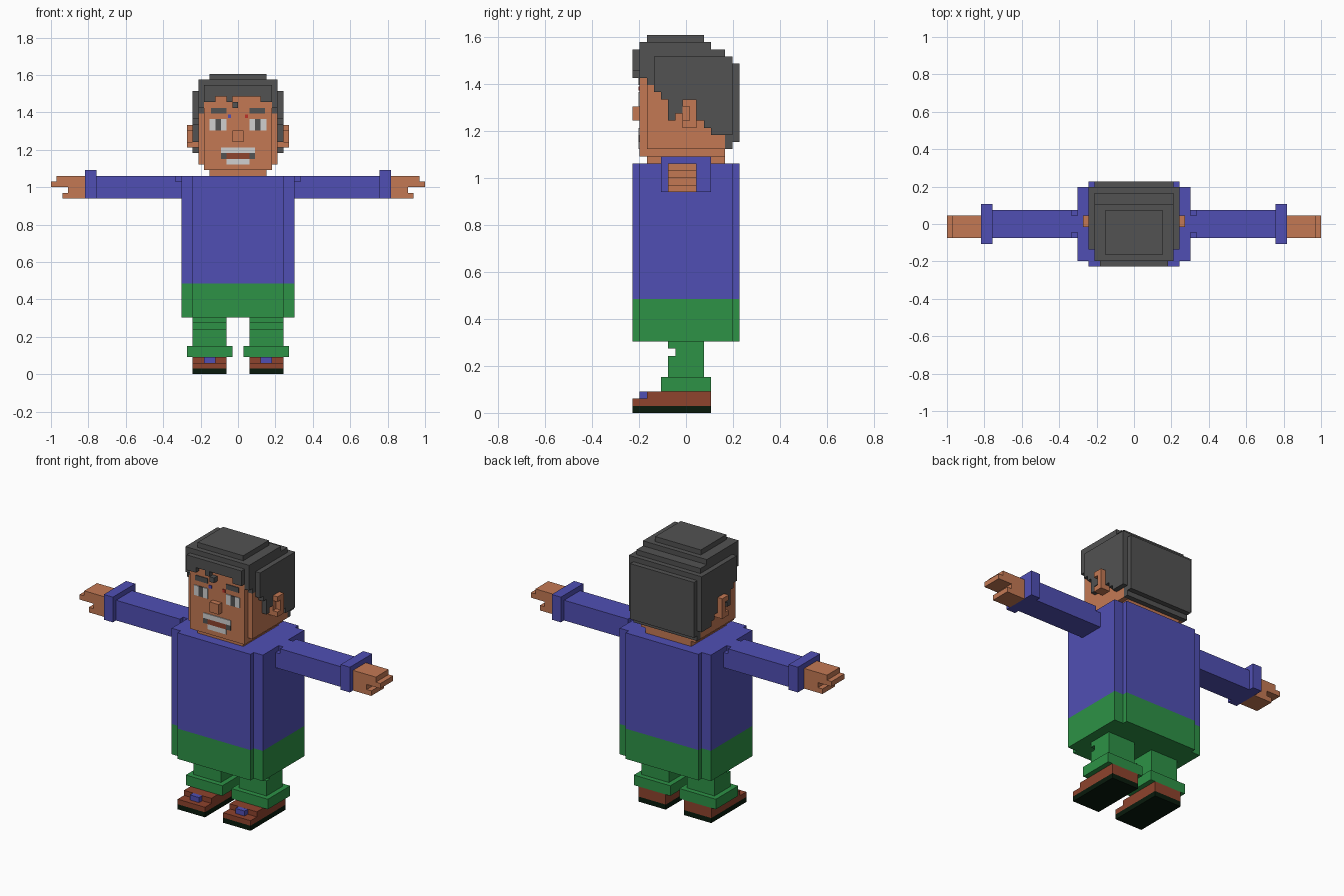
import bpy, bmesh

cube = bpy.data.objects.get("Cube")
if cube:
    bpy.data.objects.remove(cube, do_unlink=True)

V = 2 / 66          # size of one block
Y0 = 7.5            # block rows in front of the centre
T = 0.15            # thickness of painted plates, in blocks


def material(name, rgb):
    lin = [((c / 255 + 0.055) / 1.055) ** 2.4 if c > 10 else c / 255 / 12.92 for c in rgb]
    m = bpy.data.materials.new(name)
    m.use_nodes = True
    m.diffuse_color = (*lin, 1)
    m.node_tree.nodes["Principled BSDF"].inputs["Base Color"].default_value = (*lin, 1)
    return m


skin = material("skin", (196, 121, 84))
hair = material("dark_grey_hair", (82, 82, 82))
blue = material("blue_cloth", (80, 79, 180))
green = material("green_cloth", (45, 146, 70))
brown = material("brown_leather", (142, 67, 45))
black = material("black_rubber", (8, 26, 12))
white = material("white", (208, 208, 208))
red = material("red", (190, 50, 40))


def build(name, mat, boxes, side=1):
    """Boxes are (x0, x1, y0, y1, z0, z1) in blocks; y counts from the front."""
    bm = bmesh.new()
    for x0, x1, y0, y1, z0, z1 in boxes:
        x0, x1 = sorted((x0 * side, x1 * side))
        vs = bmesh.ops.create_cube(bm, size=1)["verts"]
        for v in vs:
            v.co.x = (x0 + x1) / 2 * V + v.co.x * (x1 - x0) * V
            v.co.y = ((y0 + y1) / 2 - Y0) * V + v.co.y * (y1 - y0) * V
            v.co.z = (z0 + z1) / 2 * V + v.co.z * (z1 - z0) * V
    me = bpy.data.meshes.new(name)
    bm.to_mesh(me)
    bm.free()
    me.materials.append(mat)
    ob = bpy.data.objects.new(name, me)
    bpy.context.collection.objects.link(ob)
    return ob


def torso(name, mat, z0, z1):
    build(name, mat, [(-8, 8, 0, 15, z0, z1), (-10, 10, 1, 14, z0, z1)])


def plate(name, mat, rects, side=1):
    """Thin plates on the face; rects are (x0, x1, z0, z1)."""
    build(name, mat, [(a, b, 1 - T, 1.1, c, d) for a, b, c, d in rects], side)


# Torso
torso("shirt", blue, 16, 35)
torso("trouser_waist", green, 10, 16)

# Limbs, made once per side
for side, word in ((1, "left"), (-1, "right")):
    build(word + "_sleeve", blue, [
        (10, 11, 5, 10, 31, 34), (10, 11, 6, 9, 34, 35),
        (11, 25, 5, 10, 31, 35), (25, 27, 4, 11, 31, 36)], side)
    build(word + "_hand", skin, [
        (27, 30, 5, 9, 31, 35),      # palm
        (30, 32, 5, 9, 33, 35),      # fingers
        (32, 33, 5, 9, 33, 34),      # fingertips
        (30, 31, 5, 9, 31, 32)], side)  # thumb
    build(word + "_trouser_leg", green, [
        (2, 8, 5, 10, 9, 10), (2, 8, 6, 10, 8, 9),
        (2, 8, 5, 10, 5, 8), (1, 9, 4, 11, 3, 5)], side)
    build(word + "_shoe", brown, [(2, 8, 0, 11, 1, 2), (2, 8, 2, 11, 2, 3)], side)
    build(word + "_shoe_sole", black, [(2, 8, 0, 11, 0, 1)], side)
    build(word + "_shoe_bow", blue, [(4, 6, 1, 2, 2, 3)], side)
    # Ear, a C shape on a flat base
    build(word + "_ear", skin, [
        (7, 8, 7, 9, 40, 44), (8, 9, 8, 9, 40, 44),
        (8, 9, 7, 8, 43, 44), (8, 9, 7, 8, 40, 41)], side)
    # Face details
    plate(word + "_eyebrow", hair, [(2, 4.8, 46, 47)], side)
    plate(word + "_eye_white", white, [(2, 3, 43, 45), (4, 5, 43, 45)], side)
    plate(word + "_pupil", hair, [(3, 4, 43, 45)], side)
    plate(word + "_mouth_corner", hair, [(2, 3, 38, 39)], side)
    plate(word + "_bridge_mark", red if side > 0 else blue,
          [(1.2, 1.8, 45.2, 45.8)], side)

# Head
build("head", skin, [
    (-5, 5, 2, 13, 35, 36),
    (-6, 6, 1, 13, 36, 49),
    (-7, 7, 2, 13, 37, 46)])
build("nose", skin, [(-1, 1, 0, 1, 41, 43)])
plate("teeth", white, [(-3, 3, 39, 40), (-2, 2, 37, 38)])
plate("mouth", brown, [(-2, 2, 38, 39)])

# Hair: stepped crown
build("hair_crown", hair, [
    (-5, 5, 2, 10, 52, 53),
    (-7, 7, 1, 11, 51, 52),
    (-6, 6, 0, 13, 50, 51),
    (-7, 7, 1, 13, 50, 51),
    (-6, 6, 0, 14, 49, 50),
    (-7, 7, 1, 14, 49, 50),
    (-8, 8, 3, 14, 49, 50)])

# Hair: sides, each row hanging to its own height
rows = [(3, 45), (4, 44), (5, 41), (6, 42), (7, 44), (8, 44),
        (9, 41), (10, 40), (11, 39), (12, 39), (13, 39)]
for side, word in ((1, "left"), (-1, "right")):
    boxes = [(7, 8, y, y + 1, z, 49) for y, z in rows]
    boxes += [(6, 7, 1, 2, 47, 49), (6, 7, 2, 3, 46, 49), (6, 7, 3, 13, 46, 49)]
    build(word + "_side_hair", hair, boxes, side)

build("back_hair", hair, [(-7, 7, 13, 14, 37, 49), (-7, 7, 14, 15, 38, 49)])

# Hair: fringe with a loose curl
build("fringe", hair, [
    (-6, -4, 0, 1, 48, 49), (4, 6, 0, 1, 48, 49),
    (-2, -1, 0, 1, 48, 49), (-1, 0, 0, 1, 47, 48)])
